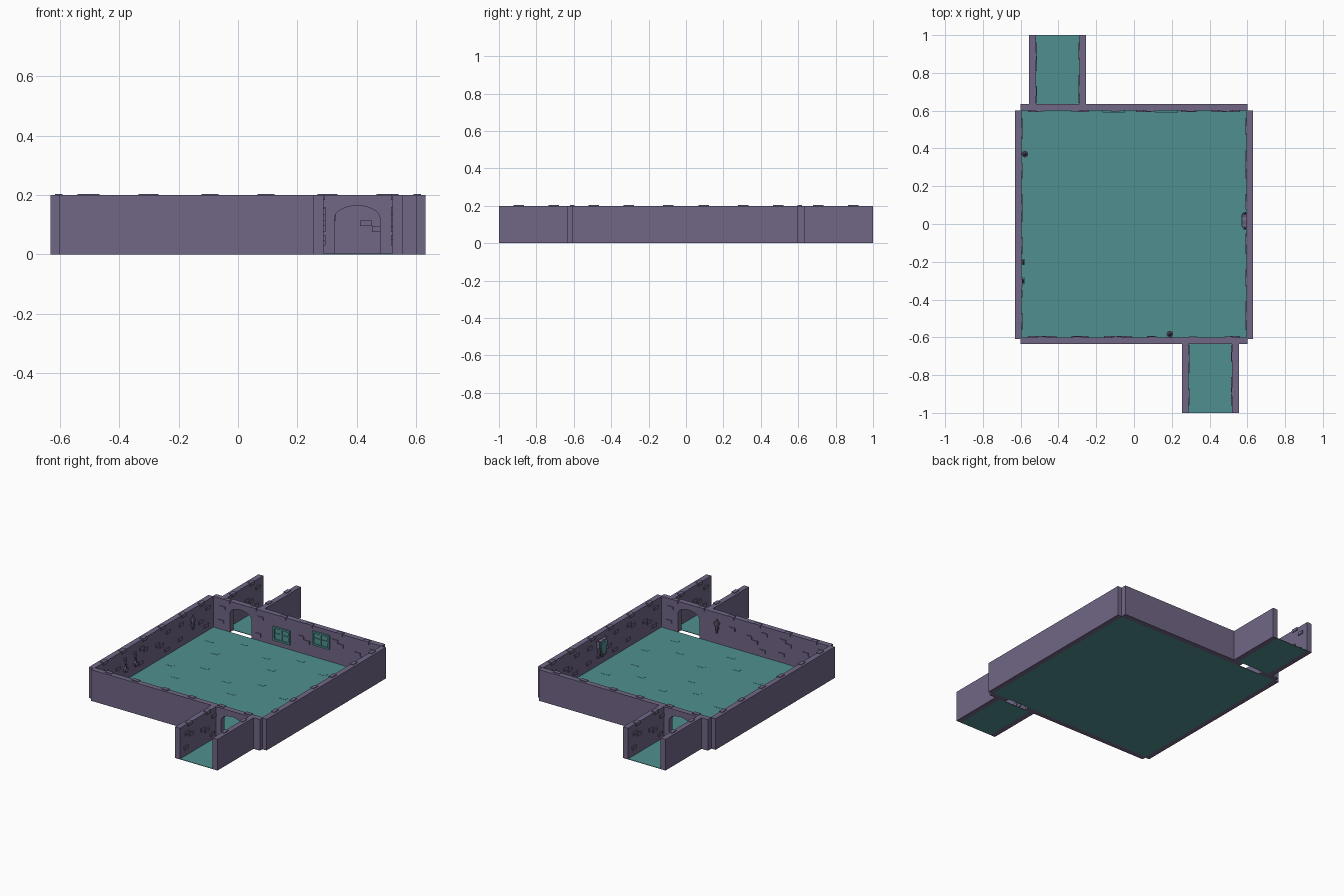
import bpy, bmesh, math, random
from mathutils import Matrix, Vector

if "Cube" in bpy.data.objects:
    bpy.data.objects.remove(bpy.data.objects["Cube"])

random.seed(3)


def material(name, rgb):
    m = bpy.data.materials.new(name)
    m.diffuse_color = (*rgb, 1)
    m.use_nodes = True
    m.node_tree.nodes["Principled BSDF"].inputs["Base Color"].default_value = m.diffuse_color
    return m


STONE = material("purple_stone", (0.165, 0.135, 0.24))
TEAL = material("teal", (0.08, 0.28, 0.28))
H, T = 0.2, 0.035  # wall height and thickness


def make(name, bm, mat, frame=Matrix()):
    bmesh.ops.recalc_face_normals(bm, faces=bm.faces)
    bm.transform(frame)
    me = bpy.data.meshes.new(name)
    bm.to_mesh(me)
    bm.free()
    me.materials.append(mat)
    ob = bpy.data.objects.new(name, me)
    bpy.context.collection.objects.link(ob)
    return ob


def box(bm, lo, hi, rot=0.0):
    lo, hi = Vector(lo), Vector(hi)
    m = (Matrix.Translation((lo + hi) / 2) @ Matrix.Rotation(rot, 4, 'Y')
         @ Matrix.Diagonal((*(hi - lo), 1)))
    bmesh.ops.create_cube(bm, size=1, matrix=m)


def prism(bm, pts, y0, y1):
    """Extrude an outline in the wall plane (u, z) between two depths."""
    f = bm.faces.new([bm.verts.new((u, y0, z)) for u, z in pts])
    r = bmesh.ops.extrude_face_region(bm, geom=[f])
    bmesh.ops.translate(bm, vec=(0, y1 - y0, 0),
                        verts=[v for v in r["geom"] if isinstance(v, bmesh.types.BMVert)])


def cone(bm, x, y, z0, z1, r0, r1, n=8):
    bmesh.ops.create_cone(bm, cap_ends=True, segments=n, radius1=r0, radius2=r1, depth=z1 - z0,
                          matrix=Matrix.Translation((x, y, (z0 + z1) / 2)))


def frame(x, y, deg):
    """Wall space: u along the wall, -y into the room, y=0 on the inner face."""
    return Matrix.Translation((x, y, 0)) @ Matrix.Rotation(math.radians(deg), 4, 'Z')


# raised bricks of one 0.4 wide wall module: (u, z)
BRICKS = [(0.03, 0.105), (0.07, 0.085), (-0.13, 0.145), (-0.09, 0.125),
          (-0.14, 0.055), (0.14, 0.15), (0.125, 0.04)]


def wall(name, fr, u0, u1, modules, arch=None, blocked=()):
    bm = bmesh.new()
    pts = [(u0, 0), (u0, H), (u1, H), (u1, 0)]
    if arch is not None:
        pts += [(arch + 0.077, 0)]
        pts += [(arch + 0.077 * math.cos(a), 0.12 + 0.044 * math.sin(a))
                for a in [math.pi * i / 14 for i in range(15)]]
        pts += [(arch - 0.077, 0)]
    prism(bm, pts, 0, T)
    for c in modules:
        for u, z in BRICKS:
            u += c
            if arch is not None and abs(u - arch) < 0.1 and z < 0.19:
                continue
            if any(abs(u - b) < 0.09 for b in blocked):
                continue
            box(bm, (u - 0.02, -0.006, z - 0.01), (u + 0.02, 0.005, z + 0.01))
        # bricks wrapping over the top inner edge
        for u in (c - 0.1, c + 0.088):
            box(bm, (u - 0.022, -0.005, H - 0.016), (u + 0.022, 0.02, H + 0.004))
    make(name, bm, STONE, fr)


# room walls
BACK, FRONT = frame(0, 0.6, 0), frame(0, -0.6, 180)
WEST, EAST = frame(-0.595, 0, 90), frame(0.595, 0, -90)
mods = (-0.4, 0, 0.4)
wall("back_wall", BACK, -0.6, 0.6, mods, -0.401, (-0.108, 0.172))
wall("front_wall", FRONT, -0.6, 0.6, mods, -0.401, (-0.19,))
wall("left_wall", WEST, -0.61, 0.6, mods, None, (0.37, -0.25))
wall("right_wall", EAST, -0.6, 0.61, mods, None, (-0.02,))

# corridors, the front one is the back one turned half round
for label, deg in (("back", 0), ("front", 180)):
    turn = Matrix.Rotation(math.radians(deg), 4, 'Z')
    wall(label + "_corridor_wall_a", turn @ frame(-0.52, 0.8, 90), -0.165, 0.2, (0,))
    wall(label + "_corridor_wall_b", turn @ frame(-0.288, 0.8, -90), -0.2, 0.165, (0,))
    bm = bmesh.new()
    box(bm, (-0.52, 0.635, 0), (-0.288, 1, 0.003))
    make(label + "_corridor_floor", bm, TEAL, turn)

# room floor with very low worn slabs
bm = bmesh.new()
box(bm, (-0.597, -0.6, 0), (0.597, 0.6, 0.003))
for cx in mods:
    for cy in mods:
        for dx, dy in ((0.02, -0.09), (-0.1, 0.03), (0.09, 0.11)):
            x, y = cx + dx, cy + dy
            box(bm, (x - 0.025, y - 0.012, 0.002), (x + 0.025, y + 0.012, 0.004))
make("room_floor", bm, TEAL)

# barred windows on the back wall
for i, (u, z) in enumerate(((-0.108, 0.08), (0.172, 0.125))):
    bm = bmesh.new()
    w, h, b = 0.06, 0.045, 0.011
    for s in (-1, 1):
        e = s * (w - b / 2)
        box(bm, (u + e - b / 2, -0.009, z - h), (u + e + b / 2, 0.003, z + h))
        e = s * (h - b / 2)
        box(bm, (u - w + b, -0.009, z + e - b / 2), (u + w - b, 0.003, z + e + b / 2))
    box(bm, (u - 0.004, -0.007, z - h + b), (u + 0.004, 0.003, z + h - b))
    box(bm, (u - w + b, -0.006, z - 0.004), (u + w - b, 0.003, z + 0.004))
    box(bm, (u - w + b, -0.002, z - h + b), (u + w - b, 0.001, z + h - b))
    make("window_grate_%d" % (i + 1), bm, TEAL, BACK)

# wall torches
for name, fr, u in (("left_torch", WEST, 0.37), ("front_torch", FRONT, -0.19)):
    bm = bmesh.new()
    cone(bm, u, -0.017, 0.08, 0.14, 0.006, 0.014)
    cone(bm, u, -0.017, 0.135, 0.147, 0.018, 0.018)
    cone(bm, u, -0.017, 0.147, 0.172, 0.012, 0.002)
    box(bm, (u - 0.006, -0.02, 0.1), (u + 0.006, 0.002, 0.112))
    make(name, bm, STONE, fr)

# shackles hanging from the left wall
bm = bmesh.new()
for u in (-0.3, -0.2):
    box(bm, (u - 0.009, -0.008, 0.135), (u + 0.009, 0.002, 0.15))
    for k in range(3):
        box(bm, (u - 0.004, -0.013, 0.115 - 0.014 * k), (u + 0.004, -0.006, 0.135 - 0.014 * k),
            0.5 * (-1) ** k)
    for k in range(8):
        a = math.tau * k / 8
        x, z = u + 0.013 * math.cos(a), 0.075 + 0.013 * math.sin(a)
        box(bm, (x - 0.003, -0.016, z - 0.006), (x + 0.003, -0.004, z + 0.006), -a)
make("shackles", bm, STONE, WEST)

# shield with crossed swords on the right wall
def shield(s, y0, y1, name, mat):
    b = bmesh.new()
    half = [(0, 0.05), (0.02, 0.046), (0.04, 0.052), (0.039, 0.01), (0.026, -0.03), (0, -0.06)]
    pts = half + [(-u, z) for u, z in half[-2:0:-1]]
    prism(b, [(-0.018 + u * s, 0.112 + z * s) for u, z in pts], y0, y1)
    make(name, b, mat, EAST)


shield(1.0, -0.02, 0.0, "shield_rim", STONE)
shield(0.78, -0.027, -0.019, "shield_face", TEAL)
bm = bmesh.new()
for s in (-1, 1):
    box(bm, (-0.022, -0.012, 0.04), (-0.014, -0.004, 0.182), s * 0.62)
    x, z = -0.018 - s * 0.033, 0.111 - 0.046
    box(bm, (x - 0.014, -0.015, z - 0.004), (x + 0.014, -0.002, z + 0.004), s * 0.62)
make("crossed_swords", bm, STONE, EAST)
